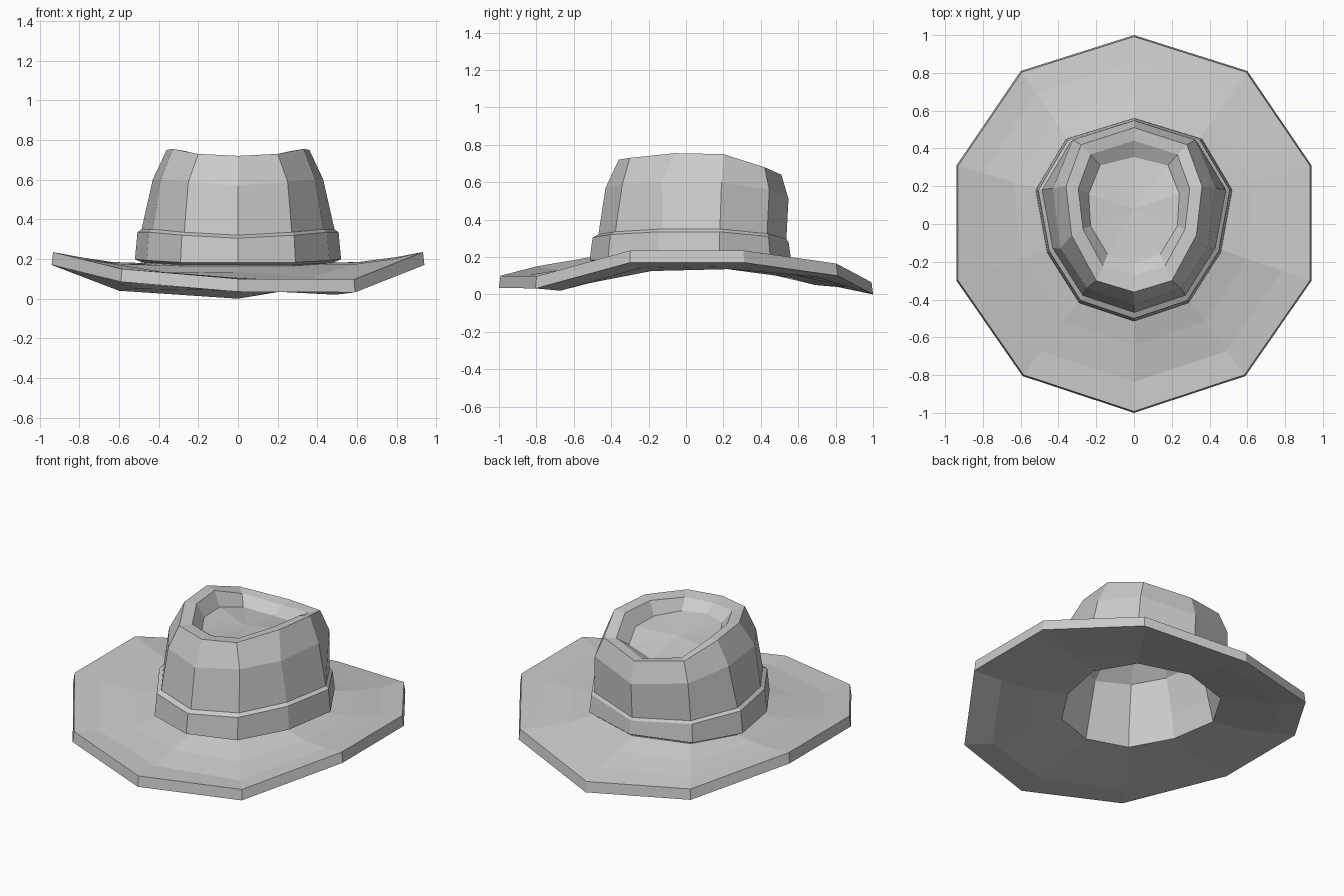
import bpy
import bmesh
from mathutils import Vector

default_cube = bpy.data.objects.get("Cube")
if default_cube:
    bpy.data.objects.remove(default_cube, do_unlink=True)

felt = bpy.data.materials.new("grey_felt")
felt.use_nodes = True
GREY = (0.6, 0.6, 0.6, 1)
felt.diffuse_color = GREY
felt.node_tree.nodes["Principled BSDF"].inputs["Base Color"].default_value = GREY


def ring(outline, heights):
    """Ten-point ring from half an outline, given front to back on +x."""
    half = [Vector((x, y, z)) for (x, y), z in zip(outline, heights)]
    return half + [Vector((-p.x, p.y, p.z)) for p in half[-2:0:-1]]


def scaled(outline, factor, centre_y):
    return [(x * factor, centre_y + (y - centre_y) * factor) for x, y in outline]


def shifted(heights, amount):
    return [z + amount for z in heights]


def loft(name, rings, closed=False, cap=None):
    """Join rings with quads; cap is the peak of a closing fan."""
    bm = bmesh.new()
    loops = [[bm.verts.new(p) for p in r] for r in rings]
    pairs = list(zip(loops, loops[1:]))
    if closed:
        pairs.append((loops[-1], loops[0]))
    for a, b in pairs:
        for i in range(len(a)):
            j = (i + 1) % len(a)
            bm.faces.new((a[i], a[j], b[j], b[i]))
    if cap:
        peak = bm.verts.new(cap)
        last = loops[-1]
        for i in range(len(last)):
            bm.faces.new((last[i], last[(i + 1) % len(last)], peak))
    mesh = bpy.data.meshes.new(name)
    bm.to_mesh(mesh)
    bm.free()
    mesh.materials.append(felt)
    obj = bpy.data.objects.new(name, mesh)
    bpy.context.collection.objects.link(obj)
    return obj


# Outlines of half the hat, front to back
band_line = [(0, -.515), (.29, -.418), (.46, -.15), (.52, .18), (.36, .45), (0, .56)]
mid_line = [(0, -.43), (.25, -.34), (.39, -.13), (.43, .19), (.325, .445), (0, .548)]
rim_line = [(0, -.36), (.2, -.3), (.33, -.06), (.36, .2), (.28, .42), (0, .51)]
floor_line = [(0, -.21), (.14, -.16), (.23, -.01), (.24, .16), (.18, .31), (0, .355)]
brim_line = [(0, -1), (.59, -.805), (.94, -.3), (.94, .31), (.6, .81), (0, 1)]
base_line = scaled(band_line, .935, .2)
opening_line = scaled(base_line, .92, .04)

base_z = [.165, .165, .175, .18, .18, .18]
opening_z = shifted(base_z, -.04)
band_z = [.305, .32, .335, .335, .31, .28]
mid_z = [.57, .59, .6, .6, .56, .51]
rim_z = [.72, .73, .755, .75, .68, .64]
floor_z = [.665, .665, .665, .66, .62, .595]

# Crown with a sunken top
loft("crown", [
    ring(base_line, base_z),
    ring(base_line, shifted(band_z, .015)),
    ring(mid_line, mid_z),
    ring(rim_line, rim_z),
    ring(scaled(rim_line, .82, .13), shifted(rim_z, -.01)),
    ring(floor_line, floor_z),
], cap=(0, .08, .635))

# Inner wall of the crown, facing inwards
lining = loft("crown_lining", [
    ring(opening_line, opening_z),
    ring(scaled(base_line, .86, .04), shifted(band_z, -.05)),
    ring(scaled(mid_line, .83, .06), shifted(mid_z, -.1)),
    ring(floor_line, shifted(floor_z, -.065)),
], cap=(0, .08, .57))
lining.data.flip_normals()

# Hat band
loft("hat_band", [
    ring(base_line, shifted(base_z, .005)),
    ring(band_line, shifted(base_z, .018)),
    ring(scaled(band_line, .975, .1), band_z),
    ring(base_line, shifted(band_z, .015)),
], closed=True)

# Wavy brim: front and back dip, two corners on -x are bent differently
steps = [0, .33, .69, 1]
drops = [.04, .05, .06, .065]
flares = [1, 1, 1, .992]
profiles = [
    base_z,
    [.135, .11, .175, .185, .16, .14],
    [.105, .08, .2, .21, .155, .1],
    [.1, .097, .235, .235, .165, .065],
]
raised_front = [0, .025, .05, .053]
lowered_back = [0, .02, .045, .06]
upper, under = [], []
for t, drop, flare, heights, up, down in zip(
        steps, drops, flares, profiles, raised_front, lowered_back):
    line = [Vector(a).lerp(Vector(b), t) for a, b in zip(base_line, brim_line)]
    top, bottom = ring(scaled(line, flare, 0), heights), ring(line, shifted(heights, -drop))
    for r in (top, bottom):
        r[-1].z += up
        r[6].z -= down
    upper.append(top)
    under.append(bottom)

# The opening under the brim meets the lining
under[0] = ring(opening_line, opening_z)
loft("brim", under + upper[::-1], closed=True)
